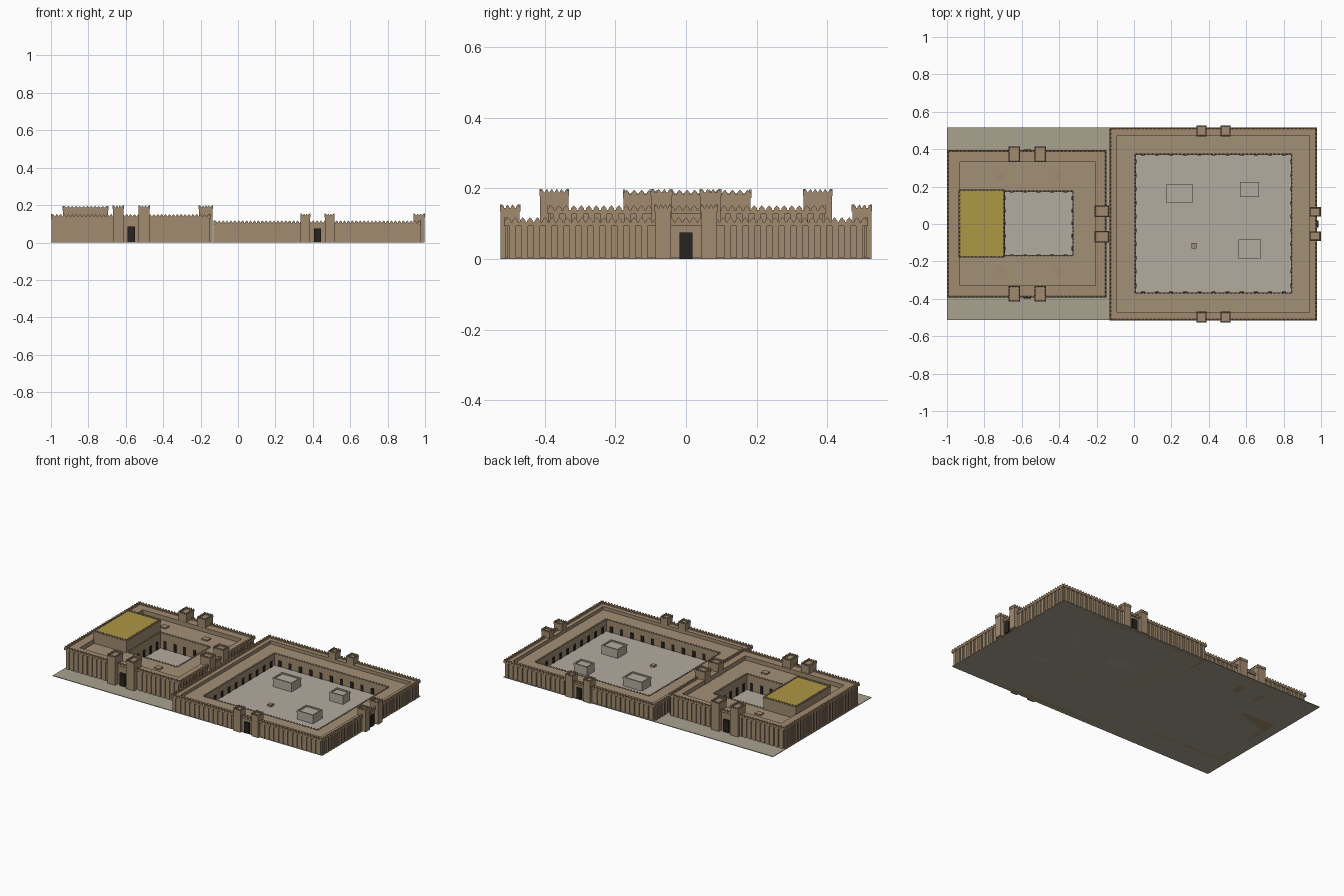
import bpy, bmesh
from mathutils import Vector

if "Cube" in bpy.data.objects:
    bpy.data.objects.remove(bpy.data.objects["Cube"])


def material(name, rgb):
    m = bpy.data.materials.new(name)
    m.diffuse_color = (*rgb, 1)
    m.use_nodes = True
    m.node_tree.nodes["Principled BSDF"].inputs["Base Color"].default_value = m.diffuse_color
    return m


BRICK = material("mud_brick", (0.36, 0.26, 0.165))
TOP = material("wall_top", (0.36, 0.25, 0.15))
ROOF = material("gallery_roof", (0.36, 0.28, 0.185))
GOLD = material("gilded_roof", (0.42, 0.31, 0.06))
SAND = material("ground_sand", (0.40, 0.36, 0.28))
STONE = material("pale_stone", (0.45, 0.41, 0.35))
DARK = material("dark_opening", (0.02, 0.017, 0.014))


class Part:
    """Collects simple solids into one object."""

    def __init__(self, name, mat):
        self.name, self.mat, self.bm = name, mat, bmesh.new()

    def box(self, x0, x1, y0, y1, z0, z1):
        vs = bmesh.ops.create_cube(self.bm, size=1)["verts"]
        for v in vs:
            v.co = Vector(((x0 + x1) / 2 + v.co.x * (x1 - x0),
                           (y0 + y1) / 2 + v.co.y * (y1 - y0),
                           (z0 + z1) / 2 + v.co.z * (z1 - z0)))
        return self

    def ring(self, outer, inner, z0, z1):
        # hollow rectangular wall with mitred corners
        loops = []
        for (x0, x1, y0, y1), z in ((outer, z0), (outer, z1), (inner, z1), (inner, z0)):
            loops.append([self.bm.verts.new((x, y, z))
                          for x, y in ((x0, y0), (x1, y0), (x1, y1), (x0, y1))])
        for k in range(4):
            a, b = loops[k], loops[(k + 1) % 4]
            for i in range(4):
                j = (i + 1) % 4
                self.bm.faces.new((a[i], a[j], b[j], b[i]))
        return self

    def merlon(self, p, d, n, z, w, h, t):
        # pointed battlement: upright base with triangular tip
        prof = ((-w / 2, 0), (w / 2, 0), (w / 2, h * .35), (0, h), (-w / 2, h * .35))
        a, b = ([self.bm.verts.new((p.x + d.x * u + n.x * s, p.y + d.y * u + n.y * s, z + v))
                 for u, v in prof] for s in (0, t))
        self.bm.faces.new(a)
        self.bm.faces.new(b[::-1])
        for i in range(5):
            j = (i + 1) % 5
            self.bm.faces.new((a[i], b[i], b[j], a[j]))

    def merlons(self, rect, z, step=0.021, w=0.016, h=0.014, t=0.008):
        for a, d, n, length in sides(rect):
            count = max(2, round(length / step))
            for i in range(count):
                self.merlon(a + d * ((i + .5) * length / count), d, n, z, w, h, t)
        return self

    def along(self, rect, z0, z1, step, w, depth, outward=True, skip=()):
        # upright boxes spaced along the faces of a rectangle
        for a, d, n, length in sides(rect):
            count = round(length / step)
            for i in range(count):
                p = a + d * ((i + .5) * length / count)
                out = -n if outward else n
                if any(abs(p.x - g[0]) < g[2] and abs(p.y - g[1]) < g[2] for g in skip):
                    continue
                q = p - d * w / 2 - out * .002
                r = p + d * w / 2 + out * depth
                self.box(min(q.x, r.x), max(q.x, r.x), min(q.y, r.y), max(q.y, r.y), z0, z1)
        return self

    def done(self):
        bmesh.ops.recalc_face_normals(self.bm, faces=self.bm.faces)
        me = bpy.data.meshes.new(self.name)
        self.bm.to_mesh(me)
        self.bm.free()
        me.materials.append(self.mat)
        bpy.context.collection.objects.link(bpy.data.objects.new(self.name, me))


def sides(rect):
    # start corner, direction, inward normal and length of each side
    x0, x1, y0, y1 = rect
    X, Y = Vector((1, 0)), Vector((0, 1))
    return ((Vector((x0, y0)), X, Y, x1 - x0), (Vector((x1, y0)), Y, -X, y1 - y0),
            (Vector((x1, y1)), -X, -Y, x1 - x0), (Vector((x0, y1)), -Y, X, y1 - y0))


def inset(r, d):
    return (r[0] + d, r[1] - d, r[2] + d, r[3] - d)


def enclosure(name, outer, walk, court, wall_h, roof_h, gates, pil):
    core = inset(outer, .008)
    skip = [(g["x"], g["y"], g["half"]) for g in gates]
    Part(name + "_outer_wall", BRICK).ring(core, walk, 0, wall_h).done()
    Part(name + "_wall_buttresses", BRICK).along(
        core, 0, wall_h - .008, pil, pil * .55, .006, True, skip).done()
    Part(name + "_parapet", TOP).ring(outer, inset(outer, .014), wall_h - .008, wall_h + .002) \
        .merlons(outer, wall_h + .002).done()
    Part(name + "_gallery_roof", ROOF).ring(walk, court, roof_h - .008, roof_h).done()
    Part(name + "_court_wall", BRICK).ring(inset(court, -.012), court, 0, roof_h - .004).done()
    Part(name + "_court_battlements", BRICK).merlons(
        inset(court, -.006), roof_h, .021, .012, .008, .006).done()
    towers, doors = Part(name + "_gate_towers", BRICK), Part(name + "_gate_doors", DARK)
    for g in gates:
        for s in (-1, 1):
            o, w = s * g["off"], g["w"] / 2
            if g["axis"] == "x":
                r = (g["x"] + o - w, g["x"] + o + w, g["y"] - g["d"], g["y"] + g["d"])
            else:
                r = (g["x"] - g["d"], g["x"] + g["d"], g["y"] + o - w, g["y"] + o + w)
            towers.box(*r, 0, g["h"] - .008)
            towers.ring(inset(r, -.002), inset(r, .006), g["h"] - .014, g["h"] - .004)
            towers.merlons(inset(r, -.002), g["h"] - .004, .014, .01, .01, .006)
        dw, dd = g["dw"] / 2, g["dd"]
        if g["axis"] == "x":
            doors.box(g["x"] - dw, g["x"] + dw, g["y"] - dd, g["y"] + dd, .002, g["dh"])
        else:
            doors.box(g["x"] - dd, g["x"] + dd, g["y"] - dw, g["y"] + dw, .002, g["dh"])
    towers.done()
    doors.done()


# ground slab and paved courts
Part("ground", SAND).box(-1, .975, -.512, .517, 0, .004).done()
LARGE_COURT, SMALL_COURT = (.01, .84, -.365, .37), (-.69, -.33, -.165, .172)
Part("court_paving", STONE).box(*LARGE_COURT, .001, .006).box(*SMALL_COURT, .001, .008).done()

# large outer enclosure with gates on three sides
big = dict(off=.065, w=.05, d=.027, h=.148, dw=.036, dd=.018, dh=.075, half=.09)
big_gates = [dict(big, x=.425, y=s * .498, axis="x") for s in (-1, 1)]
big_gates.append(dict(big, x=.968, y=0, axis="y", d=.029, w=.046))
enclosure("large_enclosure", (-.132, .978, -.515, .515), (-.092, .938, -.473, .473),
          LARGE_COURT, .102, .08, big_gates, .034)

# small inner enclosure, taller, with three gates
small = dict(off=.069, w=.058, d=.04, h=.192, dw=.04, dd=.025, dh=.085, half=.1)
small_gates = [dict(small, x=-.571, y=s * .373, axis="x") for s in (-1, 1)]
small_gates.append(dict(small, x=-.172, y=0, axis="y", d=.036))
enclosure("small_enclosure", (-1, -.148, -.392, .395), (-.93, -.205, -.328, .332),
          SMALL_COURT, .136, .108, small_gates, .034)

# doorways facing the courts
Part("large_court_doorways", DARK).along(LARGE_COURT, .006, .045, .075, .022, .003, False).done()
Part("small_court_doorways", DARK).along(SMALL_COURT, .008, .06, .07, .02, .003, False).done()

# raised hall with gilded roof
hall = (-.935, -.695, -.177, .183)
Part("hall_walls", BRICK).box(*hall, 0, .178).ring(
    inset(hall, -.002), inset(hall, .006), .172, .184).merlons(
    inset(hall, -.002), .184, .021, .014, .012, .006).done()
Part("hall_roof", GOLD).box(*inset(hall, .004), .176, .186).done()

# roof light wells on the small enclosure
wells, holes = Part("light_well_curbs", BRICK), Part("light_well_openings", DARK)
for x in (-.715, -.41):
    for y in (-.247, .253):
        r = (x - .021, x + .021, y - .019, y + .019)
        wells.box(*r, .1, .116)
wells.done()
holes.bm.free()

# free-standing buildings in the large court, with low roof parapets
houses = Part("court_buildings", STONE)
for r in ((.175, .312, .115, .212), (.57, .667, .146, .222), (.56, .677, -.182, -.085)):
    houses.box(*r, 0, .056)
    houses.ring(inset(r, -.002), inset(r, .007), .052, .064)
houses.done()
Part("court_altar", BRICK).box(.307, .334, -.13, -.102, 0, .018).done()
